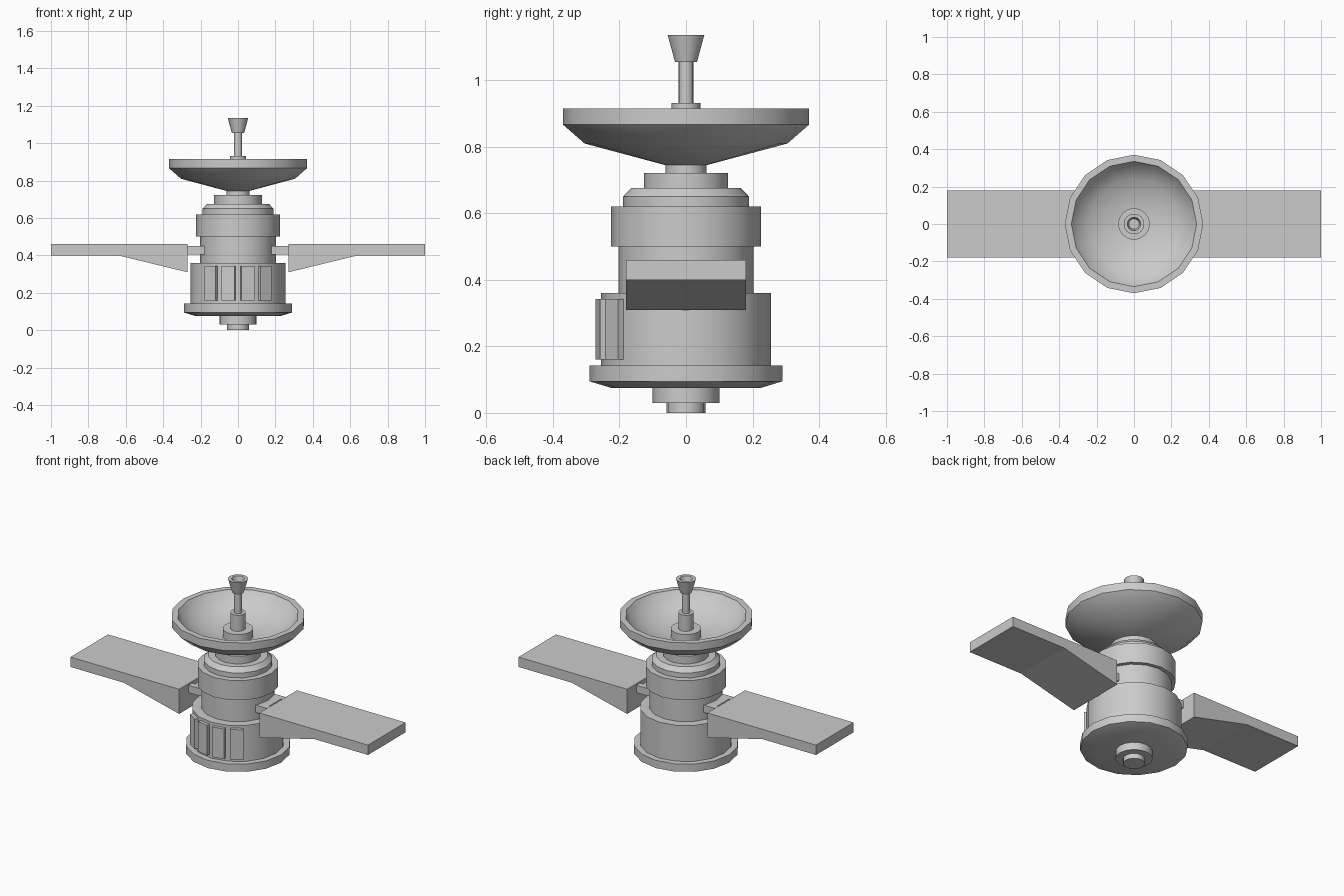
import bpy, bmesh
from math import cos, sin, pi, radians

SIDES = 16

cube = bpy.data.objects.get("Cube")
if cube:
    bpy.data.objects.remove(cube, do_unlink=True)

grey = bpy.data.materials.new("plain grey")
grey.use_nodes = True
color = (0.6, 0.6, 0.6, 1)
grey.diffuse_color = color
grey.node_tree.nodes["Principled BSDF"].inputs["Base Color"].default_value = color


def finish(name, bm, smooth=False):
    """Turn a bmesh into a named object."""
    bmesh.ops.recalc_face_normals(bm, faces=bm.faces)
    mesh = bpy.data.meshes.new(name)
    bm.to_mesh(mesh)
    bm.free()
    mesh.materials.append(grey)
    obj = bpy.data.objects.new(name, mesh)
    bpy.context.collection.objects.link(obj)
    if smooth:
        bpy.ops.object.select_all(action='DESELECT')
        obj.select_set(True)
        bpy.context.view_layer.objects.active = obj
        bpy.ops.object.shade_smooth_by_angle(angle=radians(32))
    return obj


def lathe(name, profile):
    """Revolve (radius, z) points from bottom to top and cap both ends."""
    bm = bmesh.new()
    rings = [[bm.verts.new((r * cos(2 * pi * i / SIDES), r * sin(2 * pi * i / SIDES), z))
              for i in range(SIDES)] for r, z in profile]
    for low, high in zip(rings, rings[1:]):
        for i in range(SIDES):
            j = (i + 1) % SIDES
            bm.faces.new((low[i], low[j], high[j], high[i]))
    bm.faces.new(rings[0])
    bm.faces.new(rings[-1])
    return finish(name, bm, True)


def prism(name, outline, depth):
    """Extrude an (x, z) outline evenly about y = 0."""
    bm = bmesh.new()
    face = bm.faces.new([bm.verts.new((x, -depth / 2, z)) for x, z in outline])
    new = bmesh.ops.extrude_face_region(bm, geom=[face])["geom"]
    bmesh.ops.translate(bm, vec=(0, depth, 0),
                        verts=[v for v in new if isinstance(v, bmesh.types.BMVert)])
    return finish(name, bm)


def bar(name, x0, x1, z0, z1, depth):
    return prism(name, [(x0, z0), (x1, z0), (x1, z1), (x0, z1)], depth)


def mirror_x(obj):
    obj.modifiers.new("Mirror", 'MIRROR')


# Stacked round body, from the thruster upwards
lathe("thruster_tip", [(0.058, 0), (0.058, 0.03)])
lathe("thruster_base", [(0.10, 0.03), (0.10, 0.076)])
lathe("base_flange", [(0.225, 0.075), (0.29, 0.095), (0.29, 0.142)])
lathe("lower_body", [(0.255, 0.14), (0.255, 0.36)])
lathe("middle_body", [(0.203, 0.355), (0.203, 0.505)])
lathe("upper_ring", [(0.225, 0.50), (0.225, 0.62)])
lathe("shoulder", [(0.19, 0.615), (0.19, 0.65), (0.165, 0.676)])
lathe("neck", [(0.127, 0.67), (0.127, 0.722)])
lathe("dish_mount", [(0.062, 0.715), (0.062, 0.75)])

# Hollow dish with a thick rim
lathe("dish", [(0.062, 0.745), (0.305, 0.81), (0.37, 0.867), (0.37, 0.915),
               (0.335, 0.915), (0.305, 0.872), (0.245, 0.832), (0.16, 0.80), (0.07, 0.785)])

# Feed antenna with a hollow cup
lathe("feed_pedestal", [(0.085, 0.78), (0.085, 0.835)])
lathe("feed_socket", [(0.043, 0.83), (0.043, 0.932)])
lathe("feed_rod", [(0.022, 0.93), (0.022, 1.058)])
lathe("feed_cup", [(0.033, 1.055), (0.055, 1.136), (0.036, 1.136), (0.028, 1.105)])

# Wings with a wedge below the inner half
mirror_x(prism("solar_wing", [(0.27, 0.31), (0.64, 0.40), (1, 0.40), (1, 0.46), (0.27, 0.46)], 0.36))

# Wing brackets with a slot beside the wing
mirror_x(bar("wing_bracket", 0.15, 0.25, 0.405, 0.45, 0.18))
for side in (-1, 1):
    prong = bar("bracket_prong", 0.245, 0.275, 0.405, 0.45, 0.035)
    prong.location.y = side * 0.0725
    mirror_x(prong)

# Raised plates on the front facets of the lower body
for step in (-1.5, -0.5, 0.5, 1.5):
    plate = bar("front_plate", -0.035, 0.035, 0.16, 0.343, 0.05)
    angle = step * 2 * pi / SIDES
    plate.location = (0.245 * sin(angle), -0.245 * cos(angle), 0)
    plate.rotation_euler.z = angle
